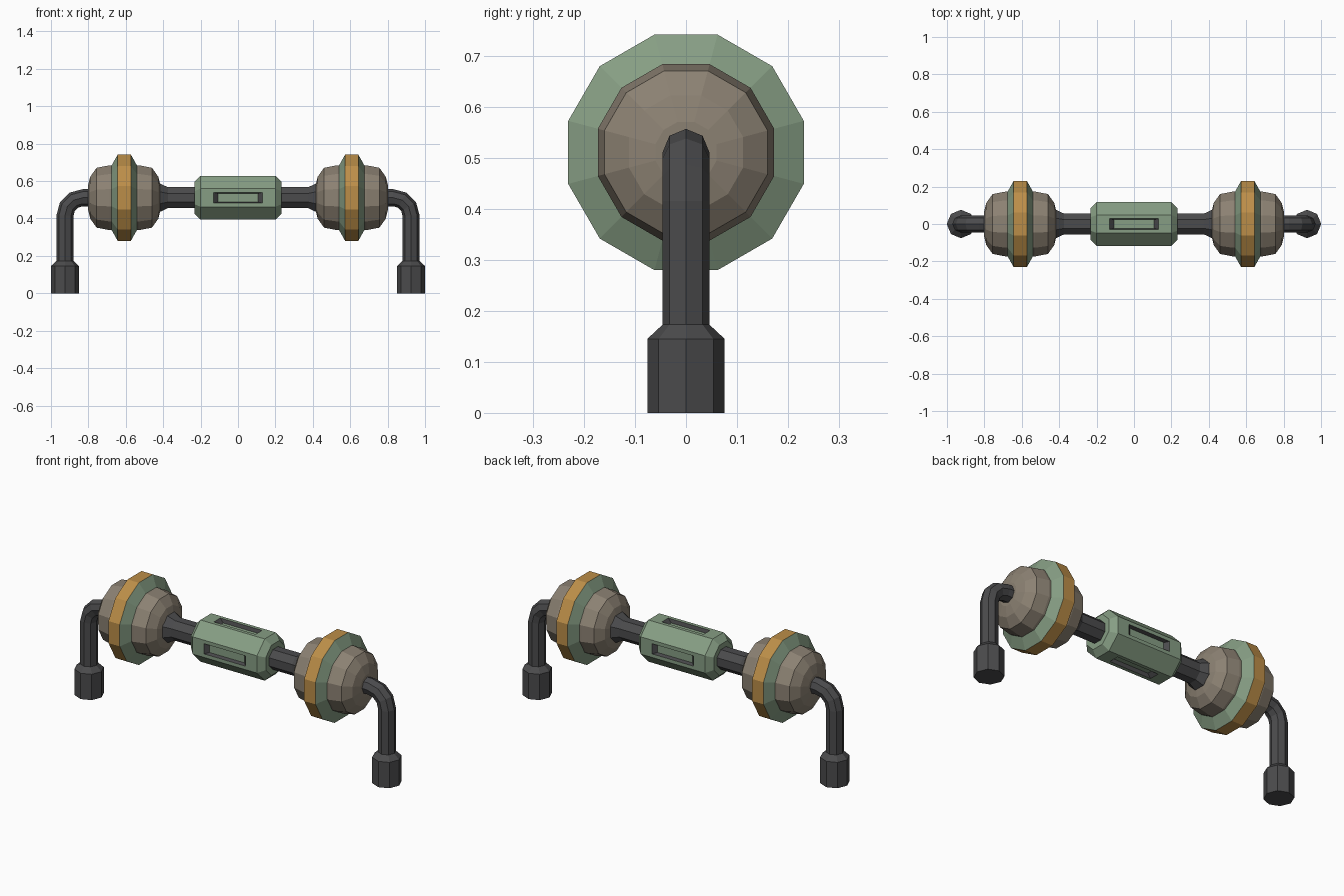
import bpy, bmesh, math
from mathutils import Vector

if "Cube" in bpy.data.objects:
    bpy.data.objects.remove(bpy.data.objects["Cube"])

AXIS_Z = 0.511   # height of the horizontal bar


def material(name, rgb):
    m = bpy.data.materials.new(name)
    m.diffuse_color = (*rgb, 1)
    m.use_nodes = True
    m.node_tree.nodes["Principled BSDF"].inputs["Base Color"].default_value = m.diffuse_color
    return m


DARK = material("dark grey", (0.07, 0.07, 0.073))
GREEN = material("sage green", (0.24, 0.34, 0.23))
TAUPE = material("taupe", (0.26, 0.22, 0.17))
GOLD = material("ochre", (0.50, 0.27, 0.065))


def finish(bm, name, *mats):
    bmesh.ops.recalc_face_normals(bm, faces=bm.faces)
    me = bpy.data.meshes.new(name)
    bm.to_mesh(me)
    bm.free()
    for m in mats:
        me.materials.append(m)
    ob = bpy.data.objects.new(name, me)
    bpy.context.collection.objects.link(ob)
    return ob


def loft(sections, n, phase):
    """Skin n-sided rings; each section is (centre, direction, radius), in the xz plane."""
    bm = bmesh.new()
    rings = []
    for c, d, r in sections:
        d = Vector(d).normalized()
        u = Vector((0, 1, 0))
        v = d.cross(u)
        rings.append([bm.verts.new(Vector(c) + r * (math.cos(a) * u + math.sin(a) * v))
                      for a in (2 * math.pi * (i + phase) / n for i in range(n))])
    for a, b in zip(rings, rings[1:]):
        for i in range(n):
            j = (i + 1) % n
            bm.faces.new((a[i], a[j], b[j], b[i]))
    bm.faces.new(rings[0])
    bm.faces.new(rings[-1])
    return bm


def lathe_x(profile, n):
    """Turned shape along the bar; radii are measured to the flats."""
    k = 1 / math.cos(math.pi / n)
    return loft([((x, 0, AXIS_Z), (1, 0, 0), r * k) for x, r in profile], n, 0.5)


# central barrel with a recessed slot on the top, bottom, front and back
bm = lathe_x([(-0.232, 0.085), (-0.2, 0.117), (0.2, 0.117), (0.232, 0.085)], 8)
bmesh.ops.recalc_face_normals(bm, faces=bm.faces)
for f in [f for f in bm.faces if max(abs(f.normal.y), abs(f.normal.z)) > 0.99]:
    bmesh.ops.inset_individual(bm, faces=[f], thickness=0.028)
    for v in f.verts:
        v.co.x = math.copysign(0.13, v.co.x)
    walls = bmesh.ops.inset_individual(bm, faces=[f], thickness=0.008, depth=-0.02)["faces"]
    for v in f.verts:
        v.co.x = math.copysign(0.108, v.co.x)
    for w in walls:
        w.material_index = 1
finish(bm, "barrel", GREEN, DARK)

HALF_BULB = [(0.195, 0.06), (0.182, 0.112), (0.148, 0.16), (0.08, 0.173)]
BULB_X = 0.608

for s, side in ((-1, "left"), (1, "right")):
    cx = s * BULB_X

    # faceted bulb
    prof = [(cx - t, r) for t, r in HALF_BULB] + [(cx + t, r) for t, r in reversed(HALF_BULB)]
    finish(lathe_x(prof, 12), side + "_bulb", TAUPE)

    # collar around the bulb: sloped green flanks, ochre rim
    bm = lathe_x([(cx - 0.072, 0.165), (cx - 0.035, 0.231),
                  (cx + 0.035, 0.231), (cx + 0.072, 0.165)], 12)
    for f in bm.faces:
        if abs(f.calc_center_median().x - cx) < 0.01:
            f.material_index = 1
    finish(bm, side + "_collar", GREEN, GOLD)

    # neck rod with a flare where it meets the bulb
    finish(lathe_x([(s * 0.2, 0.056), (s * 0.375, 0.056), (s * 0.415, 0.075),
                    (s * 0.45, 0.075)], 8), side + "_neck", DARK)

    # bent leg with a foot socket
    lx, bend = 0.925, 0.095
    path = [((s * lx, 0, 0), (0, 0, 1), 0.076), ((s * lx, 0, 0.145), (0, 0, 1), 0.076),
            ((s * lx, 0, 0.173), (0, 0, 1), 0.046)]
    for i in range(4):
        a = math.radians(30 * i)
        path.append(((s * (lx - bend + bend * math.cos(a)), 0,
                      AXIS_Z - bend + bend * math.sin(a)),
                     (-s * math.sin(a), 0, math.cos(a)), 0.046))
    path.append(((s * 0.76, 0, AXIS_Z), (-s, 0, 0), 0.046))
    finish(loft(path, 8, 0), side + "_leg", DARK)
